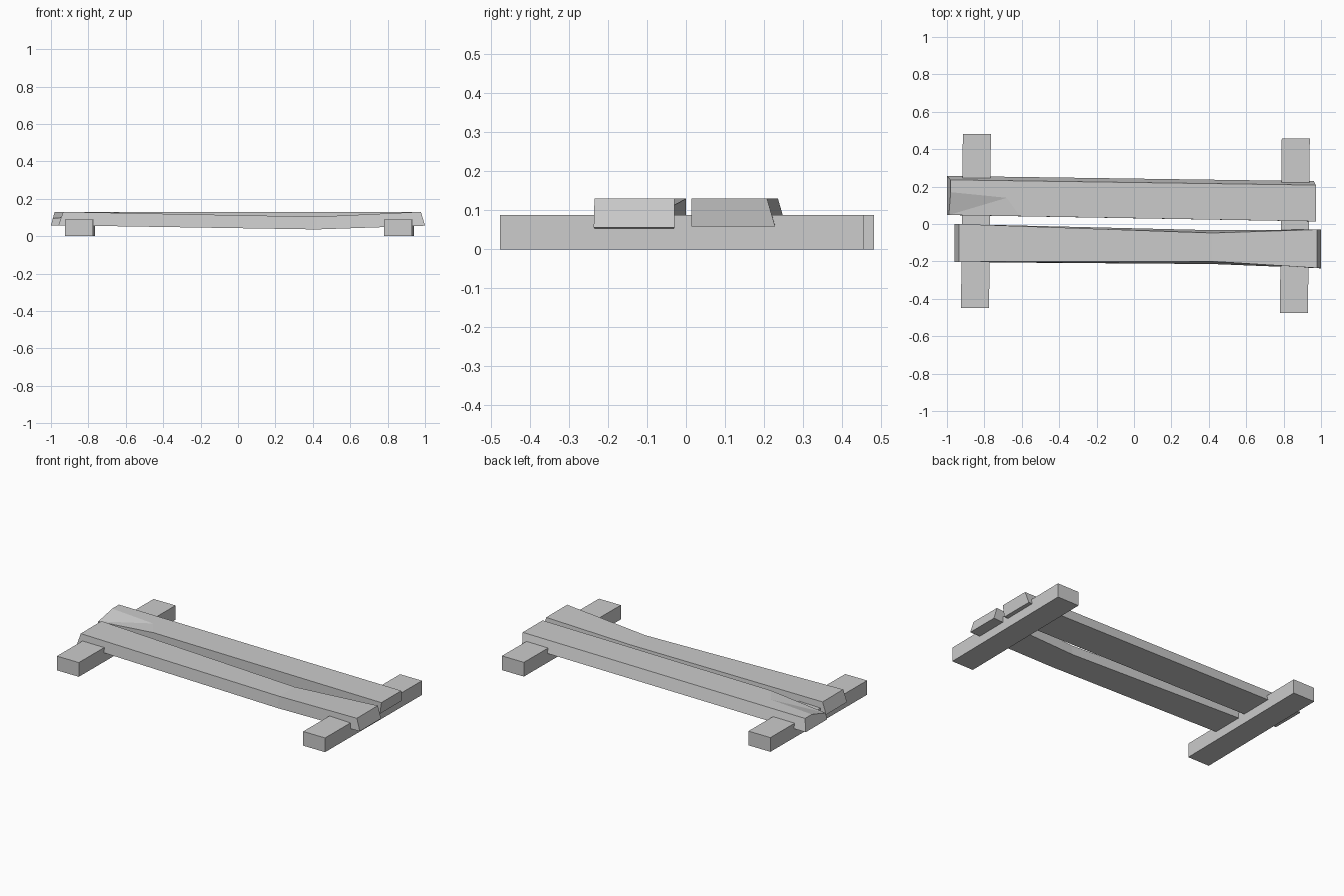
import bpy, bmesh
from mathutils import Vector

cube = bpy.data.objects.get("Cube")
if cube:
    bpy.data.objects.remove(cube, do_unlink=True)

wood = bpy.data.materials.new("grey_wood")
wood.use_nodes = True
GREY = (0.6, 0.6, 0.6, 1)
wood.diffuse_color = GREY
wood.node_tree.nodes["Principled BSDF"].inputs["Base Color"].default_value = GREY


def loft(sections):
    """Skin four-cornered sections: bottom front, bottom back, top back, top front."""
    bm = bmesh.new()
    rings = [[bm.verts.new(p) for p in s] for s in sections]
    for a, b in zip(rings, rings[1:]):
        for i in range(4):
            j = (i + 1) % 4
            bm.faces.new((a[i], a[j], b[j], b[i]))
    bm.faces.new(rings[0])
    bm.faces.new(rings[-1])
    return bm, rings


def finish(name, bm):
    bmesh.ops.recalc_face_normals(bm, faces=bm.faces)
    mesh = bpy.data.meshes.new(name)
    bm.to_mesh(mesh)
    bm.free()
    mesh.materials.append(wood)
    bpy.context.collection.objects.link(bpy.data.objects.new(name, mesh))


def section(x_low, x_top, low, top, z_low, z_top):
    return [(x_low, low[0], z_low), (x_low, low[1], z_low),
            (x_top, top[1], z_top), (x_top, top[0], z_top)]


# Slightly skewed cross beams on the ground
for name, x, front, back in (("right_cross_beam", -0.845, -0.45, 0.482),
                             ("left_cross_beam", 0.86, -0.477, 0.457)):
    ends = []
    for y, dx in ((front, -0.005), (back, 0.005)):
        a, b = x + dx - 0.075, x + dx + 0.075
        ends.append([(a, y, 0), (b, y, 0), (b, y, 0.088), (a, y, 0.088)])
    finish(name, loft(ends)[0])

# Front plank, sagging and narrowing towards one end
bm, _ = loft([
    section(-0.96, -0.935, (-0.204, 0), (-0.202, 0), 0.058, 0.13),
    section(0.42, 0.42, (-0.214, -0.033), (-0.2, -0.048), 0.036, 0.104),
    section(1.0, 0.978, (-0.237, -0.03), (-0.235, -0.03), 0.056, 0.13)])
finish("front_plank", bm)

# Back plank with a sloping back edge
bm, (start, end) = loft([
    section(-1.0, -0.98, (0.048, 0.257), (0.048, 0.236), 0.058, 0.13),
    section(0.962, 0.972, (0.014, 0.229), (0.014, 0.208), 0.058, 0.13)])

# Chipped corner: split the top face, then lower the corner
corner = start[3]
on_end = bmesh.utils.edge_split(bm.edges.get((corner, start[2])), corner, 0.65)[1]
on_front = bmesh.utils.edge_split(bm.edges.get((corner, end[3])), corner, 0.19)[1]
top = next(f for f in bm.faces if on_end in f.verts and on_front in f.verts)
bmesh.utils.face_split(top, on_end, on_front, coords=[(-0.68, 0.14, 0.13)])
inner = min(bm.verts, key=lambda v: (v.co - Vector((-0.68, 0.14, 0.13))).length)
chip = next(f for f in bm.faces if corner in f.verts and inner in f.verts)
bmesh.utils.face_split(chip, corner, inner)
corner.co = (-0.99, 0.048, 0.095)
finish("back_plank", bm)
